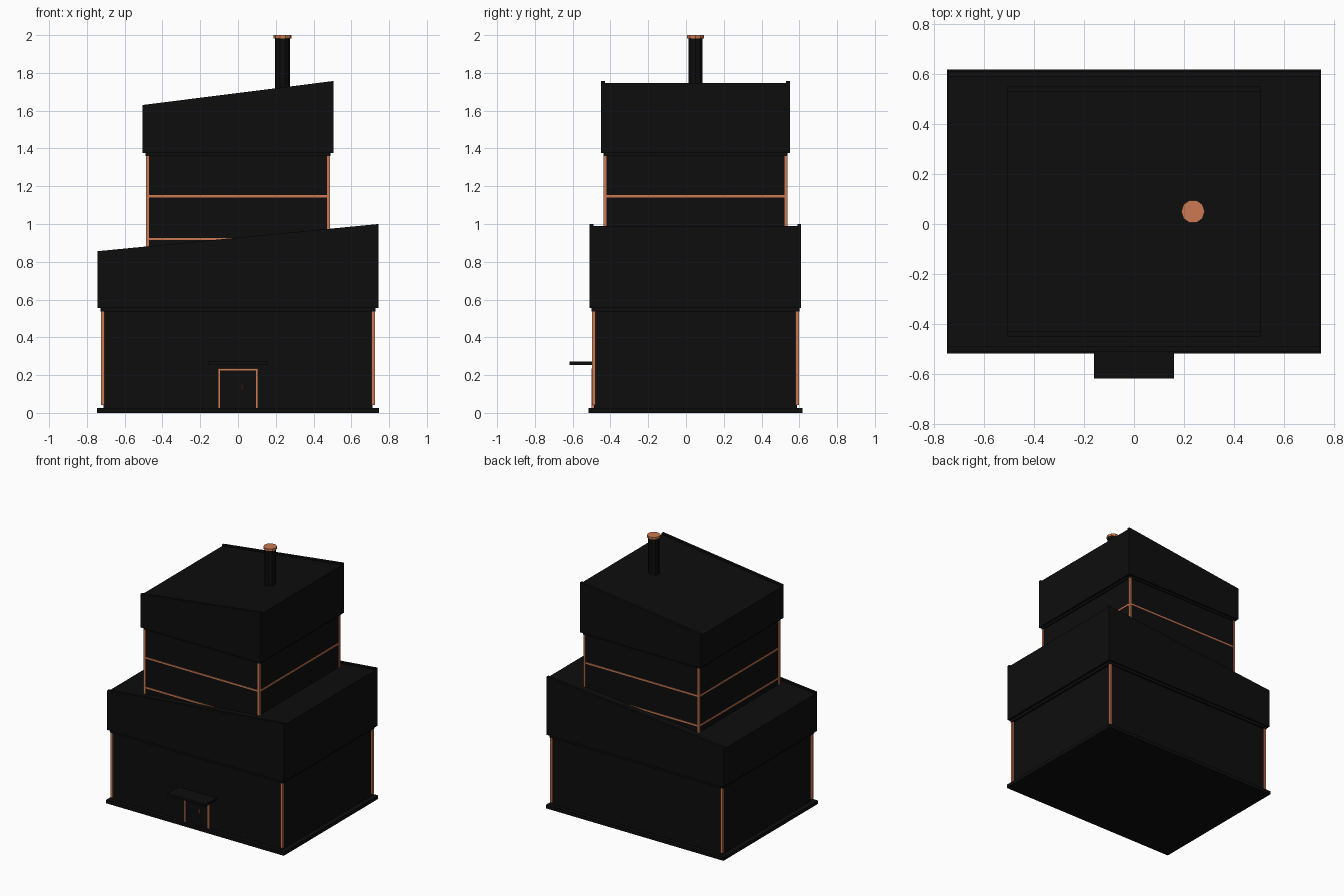
import bpy, bmesh

if "Cube" in bpy.data.objects:
    bpy.data.objects.remove(bpy.data.objects["Cube"])

CY = 0.05  # depth centre of the building


def material(name, rgb):
    m = bpy.data.materials.new(name)
    m.diffuse_color = (*rgb, 1)
    m.use_nodes = True
    m.node_tree.nodes["Principled BSDF"].inputs["Base Color"].default_value = m.diffuse_color
    return m


BLACK = material("charcoal black", (0.004, 0.004, 0.004))
COPPER = material("copper", (0.60, 0.195, 0.085))


def wedge(name, x0, x1, y0, y1, z0, zl, zr, mat):
    """Box whose top slopes from zl at x0 to zr at x1."""
    bm = bmesh.new()
    prof = [(x0, z0), (x1, z0), (x1, zr), (x0, zl)]
    front = bm.faces.new([bm.verts.new((x, y0, z)) for x, z in prof])
    ext = bmesh.ops.extrude_face_region(bm, geom=[front])
    verts = [v for v in ext["geom"] if isinstance(v, bmesh.types.BMVert)]
    bmesh.ops.translate(bm, verts=verts, vec=(0, y1 - y0, 0))
    bmesh.ops.recalc_face_normals(bm, faces=bm.faces)
    me = bpy.data.meshes.new(name)
    bm.to_mesh(me)
    bm.free()
    me.materials.append(mat)
    ob = bpy.data.objects.new(name, me)
    bpy.context.collection.objects.link(ob)
    return ob


def box(name, x0, x1, y0, y1, z0, z1, mat=BLACK):
    return wedge(name, x0, x1, y0, y1, z0, z1, z1, mat)


def block(name, hx, hy, z0, z1, mat=BLACK):
    return box(name, -hx, hx, CY - hy, CY + hy, z0, z1, mat)


def corner_posts(name, hx, hy, s, z0, z1):
    for sx in (-1, 1):
        for sy in (-1, 1):
            x, y = sx * (hx - s / 2), CY + sy * (hy - s / 2)
            box(name, x - s / 2, x + s / 2, y - s / 2, y + s / 2, z0, z1, COPPER)


def sloped_roof(name, hx, hy, z0, zl, zr):
    # roof body with raised front and back fascia boards
    t, lip = 0.02, 0.011
    wedge(name, -hx, hx, CY - hy + t, CY + hy - t, z0, zl - lip, zr - lip, BLACK)
    wedge(name + "_front_fascia", -hx, hx, CY - hy, CY - hy + t, z0, zl, zr, BLACK)
    wedge(name + "_back_fascia", -hx, hx, CY + hy - t, CY + hy, z0, zl, zr, BLACK)


def cylinder(name, r, z0, z1, mat):
    bpy.ops.mesh.primitive_cylinder_add(vertices=10, radius=r, depth=z1 - z0,
                                        location=(0.236, CY, (z0 + z1) / 2),
                                        rotation=(0, 0, 1.5708))
    ob = bpy.context.object
    ob.name = name
    ob.data.materials.append(mat)


# Lower storey
block("base_slab", 0.747, 0.567, 0, 0.026)
block("lower_walls", 0.712, 0.537, 0.026, 0.54)
corner_posts("lower_corner_trim", 0.724, 0.547, 0.017, 0.042, 0.536)
block("lower_soffit", 0.727, 0.55, 0.536, 0.556)
sloped_roof("lower_roof", 0.744, 0.56, 0.556, 0.856, 1.0)

# Upper storey
block("upper_walls", 0.48, 0.48, 0.80, 1.36)
corner_posts("upper_corner_trim", 0.487, 0.487, 0.015, 0.80, 1.36)
for z in (0.921, 1.147):
    block("upper_trim_band", 0.484, 0.484, z - 0.006, z + 0.006, COPPER)
block("upper_soffit", 0.49, 0.488, 1.36, 1.376)
sloped_roof("upper_roof", 0.506, 0.5, 1.376, 1.63, 1.757)

# Chimney
cylinder("chimney", 0.04, 1.65, 1.985, BLACK)
cylinder("chimney_cap", 0.047, 1.983, 2.0, COPPER)

# Entrance: door, copper frame, handle and canopy
wall = CY - 0.537
box("door", -0.095, 0.095, wall - 0.005, wall, 0.026, 0.225)
for s in (-1, 1):
    box("door_jamb", s * 0.1 - 0.006, s * 0.1 + 0.006, wall - 0.012, wall, 0.026, 0.224, COPPER)
box("door_lintel", -0.106, 0.106, wall - 0.012, wall, 0.224, 0.236, COPPER)
box("door_handle", 0.018, 0.023, wall - 0.014, wall - 0.005, 0.12, 0.15, COPPER)
box("door_canopy", -0.16, 0.16, -0.617, wall, 0.253, 0.271)
